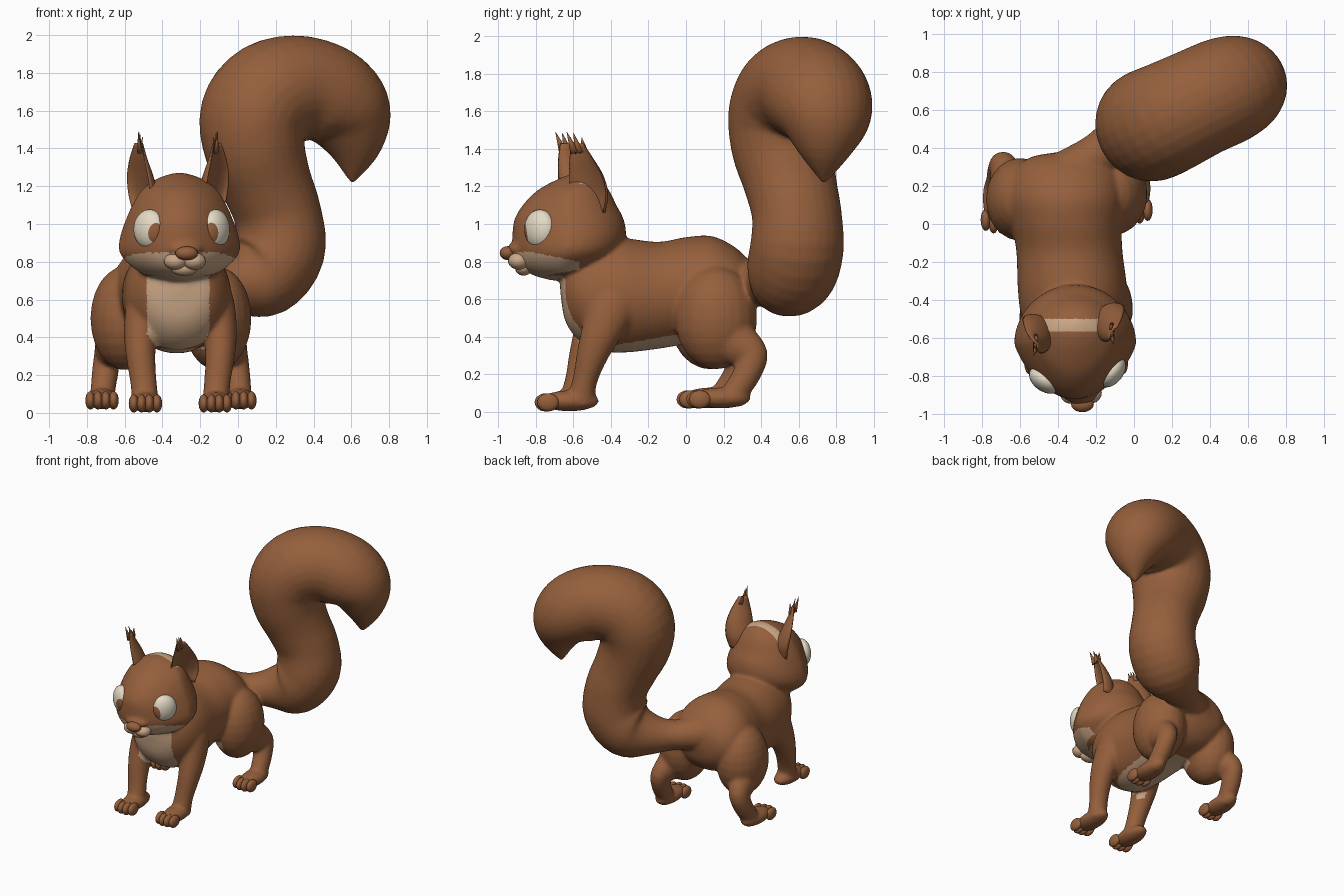
import bpy, bmesh, math
from mathutils import Vector, Matrix

old = bpy.data.objects.get("Cube")
if old:
    bpy.data.objects.remove(old, do_unlink=True)


def material(name, rgb):
    mat = bpy.data.materials.new(name)
    mat.use_nodes = True
    mat.diffuse_color = (*rgb, 1)
    mat.node_tree.nodes["Principled BSDF"].inputs["Base Color"].default_value = (*rgb, 1)
    return mat


BROWN = material("brown fur", (0.30, 0.115, 0.045))
CREAM = material("cream fur", (0.60, 0.39, 0.24))
WHITE = material("eye white", (0.78, 0.70, 0.56))
X, Y, Z = Vector((1, 0, 0)), Vector((0, 1, 0)), Vector((0, 0, 1))


def finish(name, bm, *mats, rule=None):
    """Turn a bmesh into a smooth object; faces meeting the rule get the second material."""
    bmesh.ops.recalc_face_normals(bm, faces=bm.faces)
    for face in bm.faces:
        face.smooth = True
        if rule and rule(face.calc_center_median()):
            face.material_index = 1
    mesh = bpy.data.meshes.new(name)
    bm.to_mesh(mesh)
    bm.free()
    for mat in mats:
        mesh.materials.append(mat)
    obj = bpy.data.objects.new(name, mesh)
    bpy.context.collection.objects.link(obj)
    return obj


def fuse(bm):
    """Melt overlapping solids into one softly blended skin."""
    obj = finish("rough_skin", bm)
    remesh = obj.modifiers.new("Remesh", 'REMESH')
    remesh.mode = 'VOXEL'
    remesh.voxel_size = 0.011
    smooth = obj.modifiers.new("Smooth", 'SMOOTH')
    smooth.factor = 0.5
    smooth.iterations = 14
    view = bpy.context.evaluated_depsgraph_get()
    mesh = bpy.data.meshes.new_from_object(obj.evaluated_get(view))
    fused = bmesh.new()
    fused.from_mesh(mesh)
    bpy.data.meshes.remove(mesh)
    bpy.data.objects.remove(obj, do_unlink=True)
    return fused


def spline(stations, steps):
    """Smooth curve through stations of position and radii."""
    pts = [Vector(s) for s in stations]
    pts = [2 * pts[0] - pts[1]] + pts + [2 * pts[-1] - pts[-2]]
    out = []
    for a, b, c, d in zip(pts, pts[1:], pts[2:], pts[3:]):
        for i in range(steps):
            t = i / steps
            out.append(b + (c - a) * (t / 2) + (2 * a - 5 * b + 4 * c - d) * (t * t / 2)
                       + (3 * b - a - 3 * c + d) * (t ** 3 / 2))
    return out + [pts[-2]]


def loft(bm, stations, side=X, axis=None, shape=None, segments=28, steps=4):
    """Skin elliptical rings along a path; stations are x, y, z, width, depth."""
    path = spline(stations, steps)
    rings = []
    for i, p in enumerate(path):
        before, after = path[max(i - 1, 0)], path[min(i + 1, len(path) - 1)]
        tangent = axis or (Vector(after[:3]) - Vector(before[:3])).normalized()
        u = (side - tangent * side.dot(tangent)).normalized()
        v = tangent.cross(u)
        ring = []
        for k in range(segments):
            angle = math.tau * k / segments
            c, s = math.cos(angle), math.sin(angle)
            if shape:
                c, s = shape(c, s)
            ring.append(bm.verts.new(Vector(p[:3]) + u * (c * p[3]) + v * (s * p[4])))
        rings.append(ring)
    for low, high in zip(rings, rings[1:]):
        for k in range(segments):
            n = (k + 1) % segments
            bm.faces.new((low[k], low[n], high[n], high[k]))
    bm.faces.new(rings[0])
    bm.faces.new(rings[-1])


def ball(bm, centre, radii):
    bmesh.ops.create_uvsphere(bm, u_segments=20, v_segments=12, radius=1,
                              matrix=Matrix.Translation(centre) @ Matrix.Diagonal((*radii, 1)))


def ball_object(name, centre, radii, mat):
    bm = bmesh.new()
    ball(bm, centre, radii)
    finish(name, bm, mat)


def placed(stations, sign, middle, shift):
    """Mirror a path to the left side when sign is negative, then shift it along y."""
    return [(s[0] if sign > 0 else 2 * middle - s[0], s[1] + shift, *s[2:]) for s in stations]


skin = bmesh.new()

# Trunk: rings from chest to rump
loft(skin, [
    (-.315, -.67, .68, .04, .04), (-.315, -.645, .66, .16, .17), (-.315, -.58, .63, .23, .24),
    (-.32, -.48, .62, .275, .29), (-.325, -.34, .62, .288, .305), (-.34, -.15, .62, .28, .285),
    (-.355, 0, .645, .29, .285), (-.36, .14, .655, .305, .28), (-.36, .27, .64, .28, .23),
    (-.36, .35, .64, .19, .14), (-.36, .38, .64, .04, .03)], axis=Y, segments=48, steps=6)

# Head: rings from chin to crown, narrowing towards the face
head_rings = []
for z, front, back, width in [
        (.7, -.72, -.6, .05), (.73, -.82, -.5, .18), (.78, -.89, -.42, .26),
        (.85, -.92, -.35, .318), (.93, -.925, -.32, .315), (1.02, -.915, -.33, .285),
        (1.1, -.87, -.37, .25), (1.18, -.79, -.41, .2), (1.24, -.68, -.46, .12),
        (1.27, -.6, -.52, .03)]:
    head_rings.append((-.31, (front + back) / 2, z, width, (back - front) / 2))
loft(skin, head_rings, axis=Z, segments=48, steps=6,
     shape=lambda c, s: (c, s if s > 0 else -abs(s) ** 1.62))
ball(skin, (-.285, -.88, .865), (.1, .075, .045))

# Legs, haunches and palms; the right side mirrors the left in a staggered stance
front_leg = [(-.46, -.38, .72, .08, .1), (-.49, -.41, .58, .1, .135),
             (-.515, -.47, .43, .09, .108), (-.515, -.52, .3, .078, .084),
             (-.5, -.56, .16, .07, .066), (-.49, -.585, .04, .072, .08)]
hind_leg = [(-.62, .17, .44, .13, .17), (-.66, .27, .36, .1, .125), (-.69, .345, .3, .074, .085),
            (-.705, .315, .2, .07, .074), (-.715, .265, .12, .066, .07),
            (-.72, .23, .06, .068, .07)]
for label, sign in (("right", 1), ("left", -1)):
    ball(skin, (-.355 - .245 * sign, .145 - .015 * sign, .5), (.182, .22, .275))
    for part, leg, middle, shift, paw_y, paw_z in (
            ("front", front_leg, -.305, -.02 * sign, -.62, .05),
            ("hind", hind_leg, -.355, -.018 - .026 * sign, .18, .066)):
        path = placed(leg, sign, middle, shift)
        loft(skin, path)
        x = path[-1][0]
        if part == "hind":
            paw_y += shift
        ball(skin, (x, paw_y, paw_z + .008), (.08, .16, .056))
        # Toes
        toes = bmesh.new()
        for i in range(4):
            offset = i - 1.5
            ball(toes, (x + .041 * offset, paw_y - .135 + .014 * abs(offset), paw_z),
                 (.027, .058, .048))
        finish(f"{label}_{part}_toes", toes, BROWN)

# Tail: a round brush that swells, curls over and ends in a point
tail = [(-.34, .25, .7, .14), (-.17, .38, .68, .11), (-.02, .48, .685, .155),
        (.12, .55, .725, .228), (.22, .59, .865, .24), (.21, .59, 1.05, .23),
        (.15, .555, 1.22, .238), (.09, .52, 1.4, .266), (.085, .52, 1.57, .285),
        (.175, .56, 1.69, .283), (.34, .64, 1.722, .274), (.5, .71, 1.655, .27),
        (.585, .74, 1.54, .236), (.615, .74, 1.39, .145), (.605, .735, 1.22, .012)]
loft(skin, [(*s[:3], s[3] * 1.05, s[3]) for s in tail], side=Vector((-.45, .9, 0)))


# One blended body with cream cheeks, chest and belly
def is_cream(p):
    across = abs(p.x + .318)
    if p.y < -.57 and p.z > .725:
        return p.z > .725 + max(0, p.y + .75) * .18 and p.z < min(.848, .8 - .2 * (p.y + .57))
    if p.y < -.5:
        return across < .165 - max(0, .42 - p.z) * .7 and p.z > .315
    if p.y < -.3:
        return across < .165 and .305 < p.z < .42 + .17 * p.y
    return p.y < .1 and across < .2 and .32 + .1 * (p.y + .15) < p.z < .42 + .17 * p.y


finish("body", fuse(skin), BROWN, CREAM, rule=is_cream)

# Muzzle and nose
ball_object("nose", (-.272, -.95, .845), (.06, .042, .037), BROWN)
ball_object("chin", (-.285, -.865, .765), (.07, .045, .04), CREAM)
for label, x in (("right", -.33), ("left", -.232)):
    ball_object(label + "_muzzle", (x, -.89, .803), (.062, .058, .046), CREAM)

# Eyes: flattened balls set in the cheeks, with the iris around a tilted pole
for label, centre, outward, iris in (
        ("right", (-.468, -.822, .972), (-.55, -.835, 0), (.74, -.2, .64)),
        ("left", (-.118, -.778, .972), (.8, -.6, 0), (-.86, -.18, .47))):
    bm = bmesh.new()
    bmesh.ops.create_uvsphere(bm, u_segments=28, v_segments=24, radius=1)
    for face in bm.faces:
        face.material_index = int(face.calc_center_median().z > 0.875)
    tilt = Vector(iris).to_track_quat('Z', 'Y').to_matrix().to_4x4()
    turn = Vector(outward).to_track_quat('Z', 'Y').to_matrix().to_4x4()
    bm.transform(Matrix.Translation(centre) @ turn @ Matrix.Diagonal((.093, .105, .062, 1)) @ tilt)
    finish(label + "_eye", bm, WHITE, BROWN)

# Ears: crescent shells opening outwards and forwards, tapering into tufts
ear = [(-.48, -.56, 1.06, .09, .085), (-.49, -.56, 1.16, .11, .095),
       (-.508, -.58, 1.26, .102, .075), (-.52, -.61, 1.35, .072, .045),
       (-.522, -.635, 1.43, .036, .02)]
tufts = [(-.528, -.695, 1.49), (-.52, -.66, 1.485), (-.505, -.615, 1.46)]
for label, sign, shift in (("right", 1, 0), ("left", -1, .06)):
    opening = Vector((-.85 * sign, -.53, 0))
    bm = bmesh.new()
    loft(bm, placed(ear, sign, -.318, shift), side=opening.cross(Z), axis=Z,
         shape=lambda c, s: (c, s + 0.4 if s < 0 else 0.4 - 0.45 * s))
    for i, tip in enumerate(tufts):
        root = (-.52, -.652 + .025 * i, 1.38)
        loft(bm, placed([(*root, .014, .024), (*tip, .001, .001)], sign, -.318, shift),
             segments=8, steps=2)
    finish(label + "_ear", bm, BROWN)
